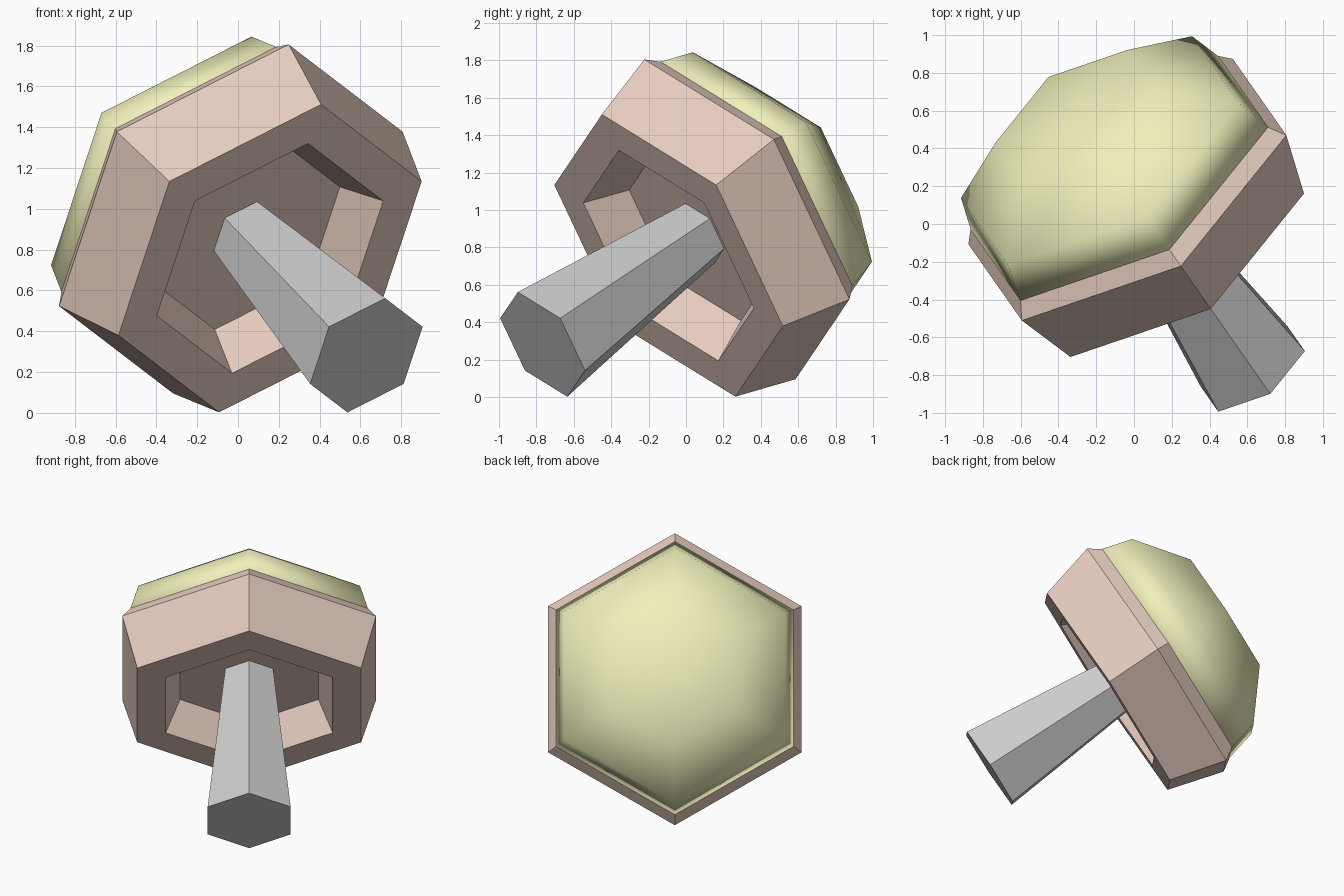
import bpy, bmesh, math
from mathutils import Matrix, Vector

if "Cube" in bpy.data.objects:
    bpy.data.objects.remove(bpy.data.objects["Cube"])

# Tilted frame shared by all parts: local z runs along the stem axis
AZ, EL = math.radians(125), math.radians(30)
axis = Vector((math.cos(EL) * math.cos(AZ), math.cos(EL) * math.sin(AZ), math.sin(EL)))
side = Vector((-math.sin(math.radians(125)), math.cos(math.radians(125)), 0))
up = axis.cross(side)
FRAME = Matrix.Translation((0.157, -0.093, 0.757)) @ Matrix((side, up, axis)).transposed().to_4x4()


def material(name, rgb):
    m = bpy.data.materials.new(name)
    m.diffuse_color = (*rgb, 1)
    m.use_nodes = True
    m.node_tree.nodes["Principled BSDF"].inputs["Base Color"].default_value = m.diffuse_color
    return m


def hex_lathe(name, profile, mat=None, smooth=False):
    """Stack six-sided rings (radius, height) into a closed solid."""
    bm = bmesh.new()
    rings = []
    for r, h in profile:
        rings.append([bm.verts.new((r * math.cos(math.pi / 2 + k * math.pi / 3),
                                    r * math.sin(math.pi / 2 + k * math.pi / 3), h))
                      for k in range(6)])
    for lo, hi in zip(rings, rings[1:]):
        for k in range(6):
            n = (k + 1) % 6
            bm.faces.new((lo[k], lo[n], hi[n], hi[k]))
    bm.faces.new(rings[0][::-1])
    bm.faces.new(rings[-1])
    bmesh.ops.recalc_face_normals(bm, faces=bm.faces[:])
    for f in bm.faces:
        f.smooth = smooth
    bm.transform(FRAME)
    me = bpy.data.meshes.new(name)
    bm.to_mesh(me)
    bm.free()
    ob = bpy.data.objects.new(name, me)
    bpy.context.collection.objects.link(ob)
    if mat:
        me.materials.append(mat)
    return ob


# Collar with a tapered recess underneath and a bevelled top rim
hex_lathe("collar", [(0.538, 0.235), (0.65, 0), (0.871, 0), (0.987, 0.387), (0.912, 0.488)],
          material("clay", (0.80, 0.61, 0.53)))

# Smooth cushion-like dome on the collar
hex_lathe("dome", [(0.93, 0.45), (0.862, 0.68), (0.49, 0.945), (0.04, 0.96)],
          material("pale_yellow", (0.87, 0.87, 0.50)), smooth=True)

# Stem flaring towards its free end
hex_lathe("stem", [(0.323, -0.95), (0.184, 0.25)])
